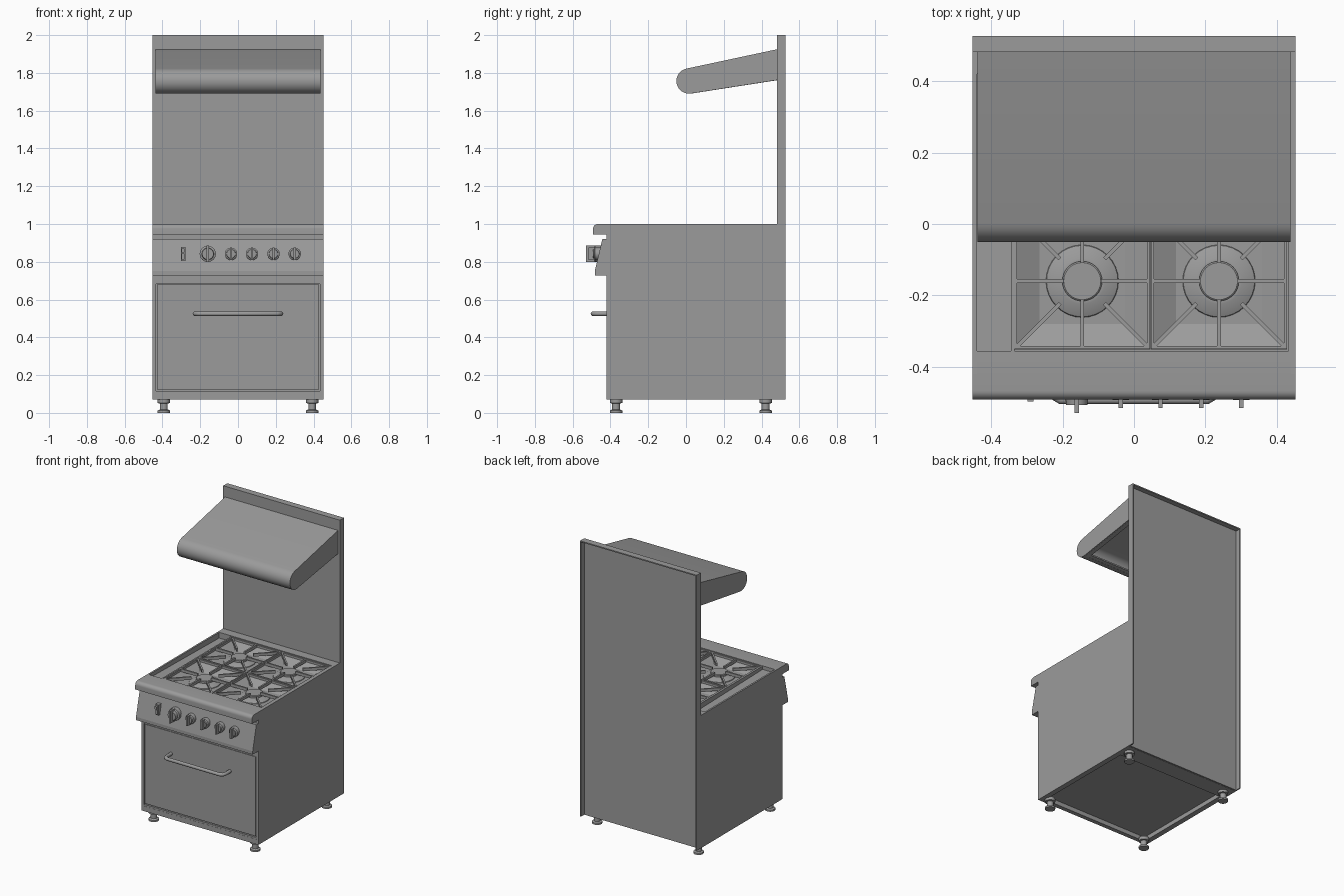
import bpy, bmesh, math
from mathutils import Matrix, Vector

if "Cube" in bpy.data.objects:
    bpy.data.objects.remove(bpy.data.objects["Cube"])

steel = bpy.data.materials.new("brushed_steel_grey")
steel.use_nodes = True
grey = (0.33, 0.33, 0.33, 1)
steel.diffuse_color = grey
steel.node_tree.nodes["Principled BSDF"].inputs["Base Color"].default_value = grey


def finish(name, bm, smooth=False):
    bmesh.ops.recalc_face_normals(bm, faces=bm.faces)
    mesh = bpy.data.meshes.new(name)
    bm.to_mesh(mesh)
    bm.free()
    mesh.materials.append(steel)
    obj = bpy.data.objects.new(name, mesh)
    bpy.context.collection.objects.link(obj)
    if smooth:
        bpy.ops.object.select_all(action="DESELECT")
        obj.select_set(True)
        bpy.context.view_layer.objects.active = obj
        bpy.ops.object.shade_smooth_by_angle(angle=math.radians(35))
    return obj


def add_box(bm, x0, x1, y0, y1, z0, z1, turn=Matrix()):
    size = Matrix.Diagonal((x1 - x0, y1 - y0, z1 - z0, 1))
    place = Matrix.Translation(((x0 + x1) / 2, (y0 + y1) / 2, (z0 + z1) / 2))
    bmesh.ops.create_cube(bm, size=1, matrix=turn @ place @ size)


def boxes(name, *specs):
    bm = bmesh.new()
    for spec in specs:
        add_box(bm, *spec)
    return finish(name, bm)


def frame(name, x0, x1, z0, z1, w, y0, y1):
    return boxes(name, (x0, x1, y0, y1, z0, z0 + w), (x0, x1, y0, y1, z1 - w, z1),
                 (x0, x0 + w, y0, y1, z0 + w, z1 - w), (x1 - w, x1, y0, y1, z0 + w, z1 - w))


def extrude_x(name, profile, x0, x1, smooth=False):
    """Closed (y, z) profile pushed along x."""
    bm = bmesh.new()
    face = bm.faces.new([bm.verts.new((x0, y, z)) for y, z in profile])
    out = bmesh.ops.extrude_face_region(bm, geom=[face])["geom"]
    bmesh.ops.translate(bm, vec=(x1 - x0, 0, 0),
                        verts=[v for v in out if isinstance(v, bmesh.types.BMVert)])
    return finish(name, bm, smooth)


def add_lathe(bm, profile, matrix, sides=24, caps=True, spin=0):
    """(radius, height) rings joined into a turned shape."""
    rings = []
    for r, h in profile:
        angles = [spin + math.tau * i / sides for i in range(sides)]
        rings.append([bm.verts.new(matrix @ Vector((r * math.cos(a), r * math.sin(a), h)))
                      for a in angles])
    for low, high in zip(rings, rings[1:]):
        for i in range(sides):
            j = (i + 1) % sides
            bm.faces.new((low[i], low[j], high[j], high[i]))
    if caps:
        bm.faces.new(rings[0])
        bm.faces.new(rings[-1])


def arc(cy, cz, r, a0, a1, n):
    steps = [math.radians(a0 + (a1 - a0) * i / n) for i in range(n + 1)]
    return [(cy + r * math.cos(a), cz + r * math.sin(a)) for a in steps]


W = 0.452      # half width
FRONT = -0.42  # cabinet front
BACK = 0.482   # cabinet back

# Cabinet shell, with a recessed underside
boxes("cabinet_sides", (-W, -W + 0.012, FRONT, BACK, 0.07, 1.0),
      (W - 0.012, W, FRONT, BACK, 0.07, 1.0))
boxes("cabinet_back", (-W + 0.012, W - 0.012, BACK - 0.012, BACK - 0.002, 0.07, 0.99))
boxes("cabinet_floor", (-W + 0.012, W - 0.012, FRONT + 0.012, BACK - 0.012, 0.1, 0.11))
boxes("floor_rim", (-0.44, -0.415, FRONT + 0.012, 0.36, 0.07, 0.1),
      (0.415, 0.44, FRONT + 0.012, 0.36, 0.07, 0.1),
      (-0.415, 0.415, FRONT + 0.012, -0.39, 0.07, 0.1),
      (-0.44, 0.44, 0.36, BACK - 0.012, 0.07, 0.1))

# Oven front: outer frame, dark gap, door slab
boxes("cabinet_front", (-0.44, 0.44, FRONT + 0.015, FRONT + 0.025, 0.07, 0.95))
boxes("front_bottom_rail", (-W, W, FRONT, FRONT + 0.015, 0.07, 0.105))
boxes("front_top_rail", (-W, W, FRONT, FRONT + 0.015, 0.695, 0.95))
frame("door_frame", -0.446, 0.446, 0.105, 0.695, 0.012, FRONT + 0.001, FRONT + 0.015)
boxes("oven_door", (-0.428, 0.428, FRONT + 0.004, FRONT + 0.015, 0.123, 0.679))

# Door handle, one bent tube
curve = bpy.data.curves.new("door_handle", "CURVE")
curve.dimensions = "3D"
curve.bevel_depth = 0.012
curve.bevel_resolution = 3
curve.use_fill_caps = True
curve.materials.append(steel)
half = [(-0.228, FRONT + 0.005), (-0.228, -0.465), (-0.222, -0.483), (-0.205, -0.493)]
path = half + [(-x, y) for x, y in reversed(half)]
spline = curve.splines.new("POLY")
spline.points.add(len(path) - 1)
for point, (x, y) in zip(spline.points, path):
    point.co = (x, y, 0.525, 1)
spline.use_smooth = True
bpy.context.collection.objects.link(bpy.data.objects.new("door_handle", curve))

# Control panel, sloping out towards the bottom
extrude_x("control_panel", [(FRONT, 0.92), (-0.443, 0.92), (-0.483, 0.75),
                            (-0.483, 0.727), (FRONT, 0.727)], -W, W)

# Knobs with grip bars
for i, (x, r, tip) in enumerate([(-0.16, 0.043, -0.529)] +
                                [(k, 0.033, -0.515) for k in (-0.037, 0.074, 0.188, 0.3)]):
    bm = bmesh.new()
    axis = Matrix.Translation((x, 0, 0.842)) @ Matrix.Rotation(math.pi / 2, 4, "X")
    add_lathe(bm, [(r, 0.445), (r, 0.482), (r * 0.75, 0.486), (r * 0.7, -tip - 0.022)], axis)
    add_box(bm, x - 0.006, x + 0.006, tip, -0.48, 0.842 - r, 0.842 + r)
    finish(f"knob_{i + 1}", bm, True)

# Ignition switch
boxes("ignition_switch", (-0.303, -0.277, -0.482, -0.45, 0.805, 0.878),
      (-0.298, -0.282, -0.497, -0.48, 0.85, 0.87), (-0.298, -0.282, -0.49, -0.48, 0.812, 0.845))

# Worktop rims with a rounded front nose
nose = [(-0.355, 0.945), (-0.492, 0.945)] + arc(-0.467, 0.975, 0.025, 180, 90, 6) + [(-0.355, 1.0)]
extrude_x("worktop_front", nose, -W, W, True)
boxes("worktop_rims", (W - 0.02, W, -0.355, BACK, 0.94, 1.0),
      (-0.345, -0.335, -0.355, 0.42, 0.94, 0.998),
      (-W, W, 0.42, BACK, 0.94, 1.0))
boxes("hob_floor", (-0.44, 0.44, -0.4, 0.47, 0.93, 0.94))
extrude_x("side_channel", [(-0.355, 0.94), (-0.355, 0.975), (0.42, 0.96), (0.42, 0.94)],
          -0.44, -0.345)

# Four burners: sloped pan, turned burner, star-shaped grate
for row, cy in enumerate((-0.16, 0.225)):
    for col, cx in enumerate((-0.145, 0.238)):
        tag = ("front", "back")[row] + ("_right", "_left")[col]
        spot = Matrix.Translation((cx, cy, 0))
        bm = bmesh.new()
        root2 = math.sqrt(2)
        add_lathe(bm, [(0.191 * root2, 0.985), (0.12 * root2, 0.948), (0.001, 0.948)],
                  spot, 4, False, math.pi / 4)
        finish("pan_" + tag, bm)
        bm = bmesh.new()
        add_lathe(bm, [(0.103, 0.945), (0.1, 0.952), (0.064, 0.968), (0.056, 0.968),
                       (0.056, 0.98), (0.052, 0.983)], spot, 32)
        finish("burner_" + tag, bm, True)
        bm = bmesh.new()
        for k in range(8):
            turn = spot @ Matrix.Rotation(k * math.pi / 4, 4, "Z")
            inner, outer = ((0.052, 0.186), (0.088, 0.258))[k % 2]
            add_box(bm, inner, outer, -0.0055, 0.0055, 0.978, 0.998, turn)
        for k in range(4):
            turn = spot @ Matrix.Rotation(k * math.pi / 2, 4, "Z")
            add_box(bm, 0.182, 0.19, -0.19, 0.19, 0.978, 0.996, turn)
        finish("grate_" + tag, bm)

# Back panel: thin sheet with flanges folded backwards
boxes("back_panel", (-W, W, BACK, BACK + 0.01, 0.07, 2.0),
      (-W, -W + 0.008, BACK + 0.01, 0.527, 0.07, 2.0),
      (W - 0.008, W, BACK + 0.01, 0.527, 0.07, 2.0),
      (-W + 0.008, W - 0.008, BACK + 0.01, 0.527, 1.992, 2.0))

# Hood, open underneath
outer = [(BACK, 1.925)] + arc(0.016, 1.757, 0.067, 102, 278, 14)
inner = [(BACK, 1.91)] + arc(0.016, 1.757, 0.054, 102, 278, 14)
extrude_x("hood_shell", outer + inner[::-1], -0.437, 0.437, True)
for side, sign in (("left", 1), ("right", -1)):
    extrude_x(f"hood_side_{side}", outer + [(BACK, 1.762)], sign * 0.428, sign * 0.438)
    extrude_x(f"hood_lip_{side}", [(0.025, 1.69), (BACK, 1.761), (BACK, 1.772), (0.025, 1.701)],
              sign * 0.4, sign * 0.43)
extrude_x("hood_lip_front", [(0.02, 1.691), (0.05, 1.695), (0.05, 1.705), (0.02, 1.703)],
          -0.43, 0.43)

# Adjustable feet
for y, depth in ((-0.37, "front"), (0.422, "back")):
    for x, side in ((-0.393, "right"), (0.393, "left")):
        bm = bmesh.new()
        add_lathe(bm, [(0.033, 0), (0.033, 0.012), (0.021, 0.018), (0.021, 0.05),
                       (0.033, 0.052), (0.033, 0.075)], Matrix.Translation((x, y, 0)))
        finish(f"foot_{depth}_{side}", bm, True)
